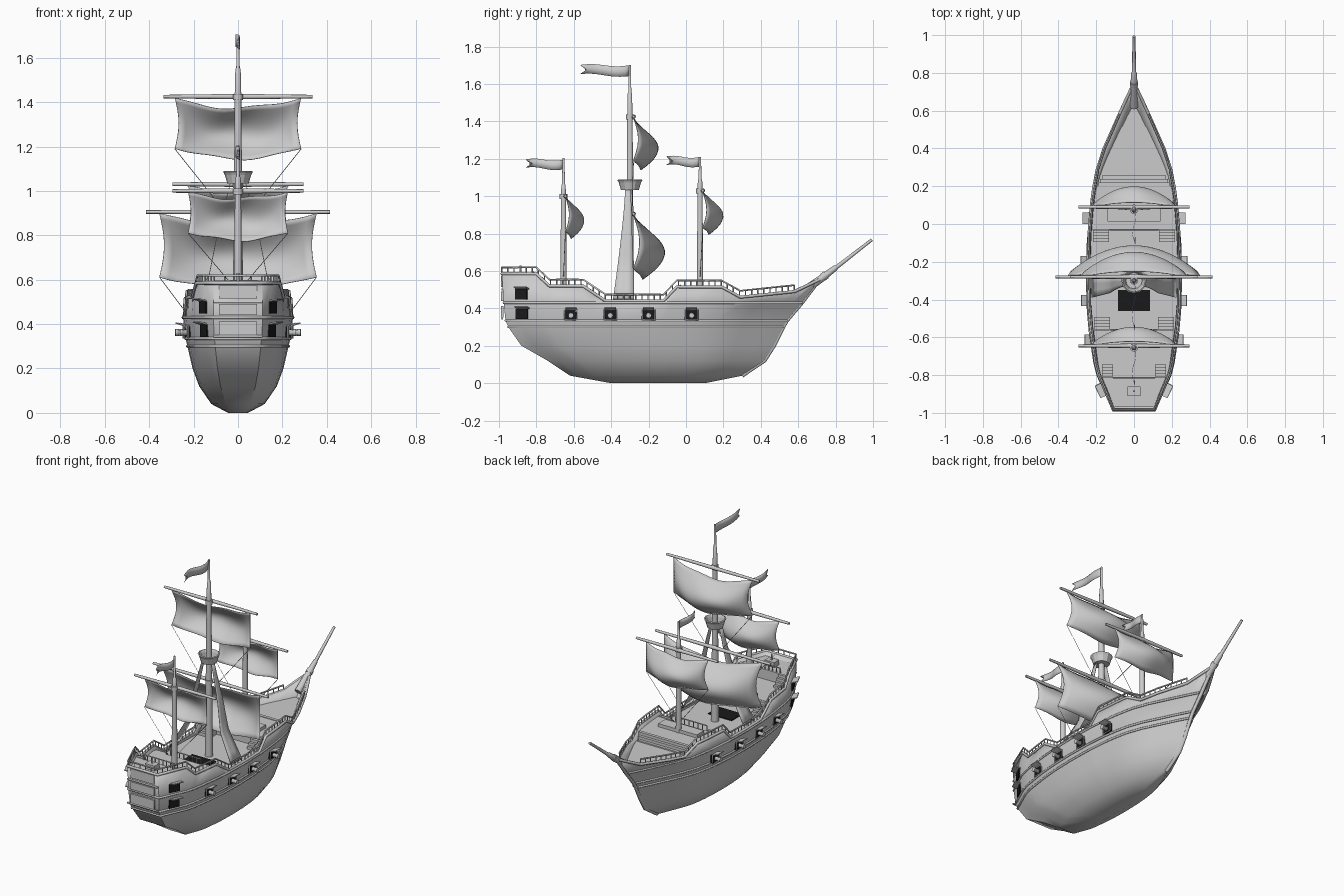
import bpy, bmesh, math
from mathutils import Vector

if "Cube" in bpy.data.objects:
    bpy.data.objects.remove(bpy.data.objects["Cube"])

dark = bpy.data.materials.new("dark_opening")
dark.diffuse_color = (0.01, 0.01, 0.01, 1)
dark.use_nodes = True
dark.node_tree.nodes["Principled BSDF"].inputs["Base Color"].default_value = dark.diffuse_color


def interp(tab, x):
    for a, b in zip(tab, tab[1:]):
        if x <= b[0]:
            t = max(0, (x - a[0]) / (b[0] - a[0]))
            return a[1] + (b[1] - a[1]) * t
    return tab[-1][1]


def mesh(name, verts, faces, smooth=False, solid=0):
    me = bpy.data.meshes.new(name)
    me.from_pydata(verts, [], faces)
    bm = bmesh.new()
    bm.from_mesh(me)
    bmesh.ops.recalc_face_normals(bm, faces=bm.faces)
    bm.to_mesh(me)
    bm.free()
    ob = bpy.data.objects.new(name, me)
    bpy.context.collection.objects.link(ob)
    if smooth:
        bpy.context.view_layer.objects.active = ob
        ob.select_set(True)
        bpy.ops.object.shade_smooth_by_angle(angle=math.radians(35))
        ob.select_set(False)
    if solid:
        ob.modifiers.new("thickness", 'SOLIDIFY').thickness = solid
    return ob


def grid(name, f, nu, nv, smooth=True, solid=0.003):
    vs = [f(i / nu, j / nv) for i in range(nu + 1) for j in range(nv + 1)]
    n = nv + 1
    fs = [(i * n + j, i * n + j + 1, (i + 1) * n + j + 1, (i + 1) * n + j)
          for i in range(nu) for j in range(nv)]
    return mesh(name, vs, fs, smooth, solid)


def box(name, loc, size, rot=(0, 0, 0), mat=None):
    c = [(x * size[0] / 2, y * size[1] / 2, z * size[2] / 2) for x in (-1, 1) for y in (-1, 1) for z in (-1, 1)]
    ob = mesh(name, c, [(0, 1, 3, 2), (4, 6, 7, 5), (0, 4, 5, 1), (2, 3, 7, 6), (0, 2, 6, 4), (1, 5, 7, 3)])
    ob.location, ob.rotation_euler = loc, rot
    if mat:
        ob.data.materials.append(mat)
    return ob


def tube(name, paths, r=1.0, res=1):
    # points may carry a fourth value: their own radius
    cu = bpy.data.curves.new(name, 'CURVE')
    cu.dimensions, cu.bevel_depth, cu.bevel_resolution, cu.use_fill_caps = '3D', r, res, True
    for p in paths:
        s = cu.splines.new('POLY')
        s.points.add(len(p) - 1)
        for q, pt in zip(s.points, p):
            q.co = (*pt[:3], 1)
            q.radius = pt[3] if len(pt) > 3 else 1
    ob = bpy.data.objects.new(name, cu)
    bpy.context.collection.objects.link(ob)
    return ob


# Hull shape: sheer line, plan outline, and levels (z, stern y, bow y, half width)
SHEER = [(-.985, .585), (-.8, .585), (-.73, .52), (-.55, .52), (-.43, .44), (-.12, .44), (-.05, .515),
         (.19, .515), (.29, .46), (.58, .49), (.715, .555)]
PLAN = [(-.985, .45), (-.8, .77), (-.73, .84), (-.55, .94), (-.43, .98), (-.25, 1), (-.05, .98),
        (.1, .93), (.19, .88), (.29, .8), (.4, .65), (.58, .32), (.66, .17), (.715, .06)]
LEVELS = [(0, -.40, .10, .045), (.04, -.62, .30, .12), (.12, -.74, .42, .175), (.2, -.88, .47, .205),
          (.3, -.95, .52, .228), (.335, -.965, .54, .236), (.43, -.975, .62, .248), (0, -.985, .715, .242)]


def hull_pt(u, k, side=1):
    def at(i):
        z, a, b, w = LEVELS[i]
        yt = -.985 + 1.7 * u
        return Vector((side * w * interp(PLAN, yt), a + (b - a) * u, z if i < 7 else interp(SHEER, yt)))
    i = min(int(k), 6)
    return at(i).lerp(at(i + 1), k - i)


US = sorted({round((y + .985) / 1.7, 4) for y, _ in SHEER + PLAN} | {.05, .2, .3, .48, .56, .85})
NU = len(US)
vs = [hull_pt(u, k, s) for s in (-1, 1) for u in US for k in range(8)]
fs = []
for s in (0, NU * 8):
    for i in range(NU - 1):
        for k in range(7):
            a = s + i * 8 + k
            fs.append((a, a + 1, a + 9, a + 8))
for i in range(NU - 1):
    fs.append((i * 8, i * 8 + 8, (i + NU) * 8 + 8, (i + NU) * 8))
for k in range(7):
    for i in (0, NU - 1):
        fs.append((i * 8 + k, i * 8 + k + 1, (i + NU) * 8 + k + 1, (i + NU) * 8 + k))
mesh("hull", vs, fs, True, .012)


# Mouldings, cap and railing that run round the hull
def ring(k, lift=0.0, umax=1.0, push=1.0):
    us = [u for u in US if u <= umax]
    off = lambda p: (p.x * push, p.y, p.z + lift)
    return [off(hull_pt(u, k, -1)) for u in reversed(us)] + [off(hull_pt(u, k, 1)) for u in us]


tube("wales", [ring(4), ring(5), ring(6)], .007)
tube("sheer_cap", [ring(7)], .009)
tube("top_rail", [ring(7, .034, .94, .98)], .005)
posts = []
for i in range(49):
    for s in (-1, 1):
        p = hull_pt(i / 48 * .92, 7, s)
        posts.append([(p.x * .98, p.y, p.z), (p.x * .98, p.y, p.z + .034)])
posts += [[(x, -.985, .585), (x, -.985, .617)] for x in (-.06, -.02, .02, .06)]
tube("rail_posts", posts, .0035, 0)
tube("stem_post", [[(*hull_pt(1, k, 0), 1) for k in range(1, 8)]], .012)


# Decks
def deck(name, y0, y1, z, depth, k=6.0):
    a, b = LEVELS[6][1:3]
    ys = [y0 + (y1 - y0) * i / 8 for i in range(9)]
    w = [hull_pt((y - a) / (b - a), k).x * .97 for y in ys]
    vs = [(s * x, y, h) for h in (z, z - depth) for s in (-1, 1) for x, y in zip(w, ys)]
    fs = []
    for i in range(8):
        fs += [(i, i + 1, i + 10, i + 9), (i + 18, i + 27, i + 28, i + 19),
               (i, i + 18, i + 19, i + 1), (i + 9, i + 10, i + 28, i + 27)]
    fs += [(0, 9, 27, 18), (8, 26, 35, 17)]
    mesh(name, vs, fs)


deck("poop_deck", -.97, -.81, .56, .1)
deck("quarter_deck", -.81, -.56, .495, .08)
deck("main_deck", -.56, -.03, .42, .02)
deck("fore_deck", -.03, .2, .49, .08)
deck("bow_deck", .2, .61, .45, .02, 6.2)

# Stairs and cross rails between the decks
for i in range(4):
    h = .074 - i * .018
    box("bow_step", (0, .21 + i * .018, .42 + h / 2), (.38 - .02 * i, .02, h))
    for s in (-1, 1):
        box("fore_step", (s * .175, -.04 - i * .016, .42 + h / 2), (.085, .017, h))
        box("quarter_step", (s * .17, -.55 + i * .016, .42 + h / 2), (.085, .017, h))
        box("poop_step", (s * .14, -.8 + i * .016, .49 + h / 2), (.06, .017, h))
for y, z, w in ((-.03, .49, .13), (-.56, .495, .125), (-.815, .56, .11)):
    paths = [[(-w, y, z + .034), (w, y, z + .034)]]
    paths += [[(-w + w * i / 4, y, z), (-w + w * i / 4, y, z + .034)] for i in range(9)]
    tube("cross_rail", paths, .004, 0)

# Hatches and deck fittings
box("main_hatch", (0, -.405, .422), (.17, .11, .008), mat=dark)
box("fore_hatch", (0, .05, .5), (.28, .075, .022))
box("skylight", (0, -.885, .575), (.07, .05, .035))
tube("stern_lantern", [[(0, -.885, .59), (0, -.885, .63)]], .006)

# Bowsprit
tube("bowsprit", [[(0, .62, .485, .022), (0, .72, .557, .02), (0, .8, .617, .015), (0, .805, .62, .011),
                   (0, .994, .767, .008)]], 1, 2)
tube("bowsprit_band", [[(0, .73, .565), (0, .75, .58)]], .022, 2)

# Guns, ports and lids; stern quarter windows with shutters
for s in (-1, 1):
    for y in (-.615, -.405, -.2, .03):
        x = .24 * interp(PLAN, y)
        box("gun_port", (s * x, y, .365), (.016, .062, .05), mat=dark)
        tube("port_frame", [[(s * (x + .008), y + a * .033, .365 + b * .027) for a, b in
                             ((-1, -1), (1, -1), (1, 1), (-1, 1), (-1, -1))]], .004, 0)
        box("port_lid", (s * (x + .022), y, .398), (.045, .06, .005), (0, -s * .3, 0))
        tube("cannon", [[(s * (x - .02), y, .362, .015), (s * (x + .033), y, .362, .012),
                         (s * (x + .034), y, .362, .015), (s * (x + .045), y, .362, .015)]], 1, 2)
    for z, k in ((.475, 6.3), (.37, 5.35)):
        p = hull_pt(.06, k, s)
        box("quarter_window", p[:2] + (z,), (.014, .07, .055), (0, 0, -s * .45), dark)
        box("window_shutter", (p.x + s * .018, p.y, z + .034), (.045, .072, .006), (0, -s * .25, -s * .45))

# Stern panels
for z, h in ((.382, .06), (.465, .05), (.545, .06)):
    box("stern_panel", (0, -.982, z), (.17, .012, h))
tube("stern_bands", [[(-.11, -.983, z), (.11, -.983, z)] for z in (.345, .5)], .006)


# Masts with yards, sails, flags and sheets
def flag(y, z, length, h):
    def f(u, v):
        notch = .035 * (1 - abs(2 * v - 1)) if u == 1 else 0
        return (.01 * math.sin(u * 7), y - u * length + notch,
                z - h * v * (1 - .15 * u) - .006 * math.sin(u * 6))
    grid("flag", f, 10, 2, True, .002)


def sail(y, z, hw, height, bulge, sag):
    def f(a, v):
        u = 2 * a - 1
        c = 1 - u * u
        prof = .3 + .75 * math.sin(math.pi * v ** 1.15) + .1 * v
        return (hw * u * (1 - .06 * math.sin(math.pi * v)),
                y + bulge * (c * prof * .85 + .22 * math.sin(math.pi * v)),
                z - height * v - sag * c + .008 * math.sin(5 * u + 4 * v) * c)
    grid("sail", f, 18, 12)


def yard(ym, y, z, half):
    tube("yard", [[(-half, y, z, .008), (-half * .5, y, z, .01), (0, y, z, .012), (half * .5, y, z, .01),
                   (half, y, z, .008)]], 1, 2)
    tube("yard_collar", [[(0, ym, z - .016), (0, ym, z + .012)]], .022, 2)


def mast(y, steps):
    tube("mast", [[(0, y, z, r) for z, r in steps]], 1, 3)


mast(-.3, [(.42, .024), (1.04, .018), (1.43, .015), (1.55, .012), (1.555, .008), (1.7, .006)])
mast(-.655, [(.49, .018), (1.0, .014), (1.06, .012), (1.065, .008), (1.205, .006)])
mast(.075, [(.48, .018), (1.04, .014), (1.09, .012), (1.095, .008), (1.21, .006)])
yard(-.3, -.28, 1.425, .335)
yard(-.3, -.28, .905, .415)
yard(-.655, -.645, 1.0, .295)
yard(.075, .09, 1.03, .295)
sail(-.28, 1.42, .285, .23, .115, .045)
sail(-.28, .9, .355, .29, .145, .05)
sail(-.645, .995, .225, .185, .085, .03)
sail(.09, 1.025, .225, .195, .095, .03)
flag(-.3, 1.7, .265, .058)
flag(-.655, 1.195, .2, .052)
flag(.075, 1.21, .18, .052)
ropes = []
for s in (-1, 1):
    ropes += [[(s * .285, -.28, 1.19), (s * .07, -.29, .92)], [(s * .353, -.28, .61), (s * .24, -.28, .46)],
              [(s * .225, -.645, .81), (s * .02, -.655, .57)], [(s * .225, .09, .83), (s * .02, .075, .57)]]
tube("sheets", ropes, .0016, 0)

# Crow's nest: open tapered tub
mesh("crows_nest", [(r * math.cos(a), -.3 + r * math.sin(a), z) for r, z in ((.043, 1.04), (.052, 1.075), (.06, 1.09))
                    for a in [i * math.pi / 6 for i in range(12)]],
     [(k * 12 + i, k * 12 + (i + 1) % 12, k * 12 + 12 + (i + 1) % 12, k * 12 + 12 + i)
      for k in range(2) for i in range(12)] + [tuple(range(12))], False, .008)

# Shrouds sweeping from the nest to the hull sides
for s in (-1, 1):
    def f(u, v):
        x = interp([(0, .035), (.4, .095), (.7, .13), (1, .225)], v)
        y0, y1 = -.325 - .065 * v ** 1.3, -.295 + .018 * v
        return (s * x, y0 + (y1 - y0) * u, 1.04 - .59 * v)
    grid("shroud", f, 3, 10)
